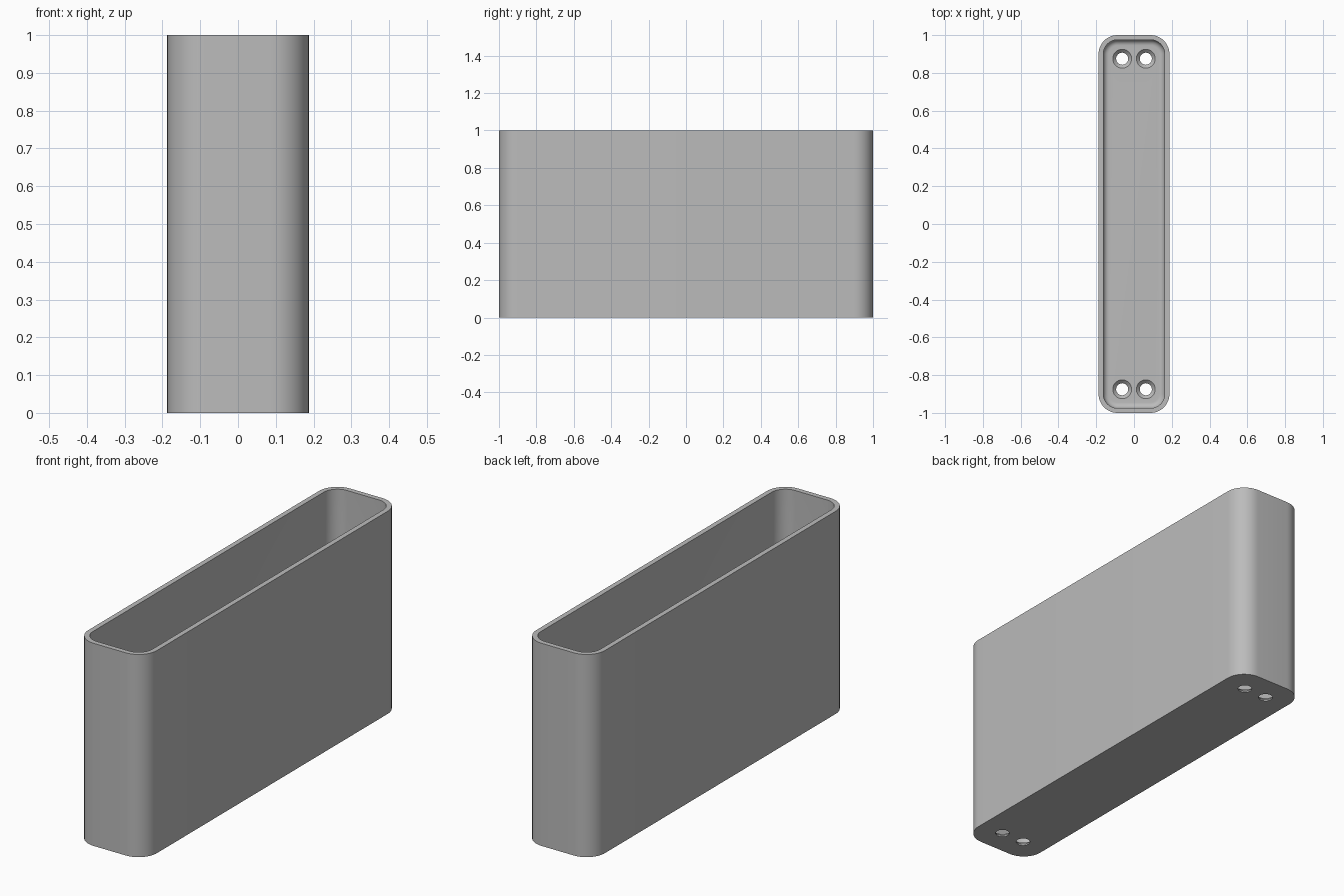
import bpy, bmesh, math

cube = bpy.data.objects.get("Cube")
if cube:
    bpy.data.objects.remove(cube, do_unlink=True)

HALF_X, HALF_Y, HEIGHT = 0.1875, 1.0, 1.0
CORNER, WALL, FLOOR, FILLET = 0.1, 0.025, 0.025, 0.03
STEPS = 12

grey = bpy.data.materials.new("plain grey")
grey.use_nodes = True
colour = (0.5, 0.5, 0.5, 1)
grey.diffuse_color = colour
grey.node_tree.nodes["Principled BSDF"].inputs["Base Color"].default_value = colour


def rounded_ring(bm, inset, z):
    """Rounded rectangle loop, inset evenly from the outer outline."""
    cx, cy, r = HALF_X - CORNER, HALF_Y - CORNER, CORNER - inset
    verts = []
    for quarter, (sx, sy) in enumerate(((1, 1), (-1, 1), (-1, -1), (1, -1))):
        for i in range(STEPS + 1):
            a = (quarter + i / STEPS) * math.pi / 2
            verts.append(bm.verts.new((sx * cx + r * math.cos(a), sy * cy + r * math.sin(a), z)))
    return verts


def circle_ring(bm, x, y, r, z, sides=32):
    return [bm.verts.new((x + r * math.cos(i * math.tau / sides),
                          y + r * math.sin(i * math.tau / sides), z)) for i in range(sides)]


def loft(bm, rings):
    """Bridge successive loops and cap both ends."""
    for a, b in zip(rings, rings[1:]):
        for i in range(len(a)):
            j = (i + 1) % len(a)
            bm.faces.new((a[i], a[j], b[j], b[i]))
    bm.faces.new(rings[0][::-1])
    bm.faces.new(rings[-1])


def make_object(name, bm):
    bmesh.ops.recalc_face_normals(bm, faces=bm.faces)
    mesh = bpy.data.meshes.new(name)
    bm.to_mesh(mesh)
    bm.free()
    mesh.materials.append(grey)
    obj = bpy.data.objects.new(name, mesh)
    bpy.context.collection.objects.link(obj)
    return obj


# Open box: outside wall, flat rim, inside wall, filleted floor
bm = bmesh.new()
sections = [(0, 0), (0, HEIGHT), (WALL, HEIGHT)]
for i in range(9):
    a = i / 8 * math.pi / 2
    sections.append((WALL + FILLET * (1 - math.cos(a)), FLOOR + FILLET * (1 - math.sin(a))))
loft(bm, [rounded_ring(bm, inset, z) for inset, z in sections])
box = make_object("open_box", bm)

# Countersunk screw holes near both ends
bm = bmesh.new()
for x in (-0.0625, 0.0625):
    for y in (-0.875, 0.875):
        profile = ((0.032, -0.02), (0.032, FLOOR - 0.018), (0.05, FLOOR), (0.05, FLOOR + 0.02))
        loft(bm, [circle_ring(bm, x, y, r, z) for r, z in profile])
cutter = make_object("screw_hole_cutter", bm)
cutter.hide_render = True

cut = box.modifiers.new("screw holes", 'BOOLEAN')
cut.operation, cut.solver, cut.object = 'DIFFERENCE', 'EXACT', cutter
bpy.ops.object.select_all(action='DESELECT')
bpy.context.view_layer.objects.active = box
box.select_set(True)
bpy.ops.object.modifier_apply(modifier=cut.name)
bpy.data.objects.remove(cutter, do_unlink=True)
bpy.ops.object.shade_smooth_by_angle(angle=math.radians(30))
